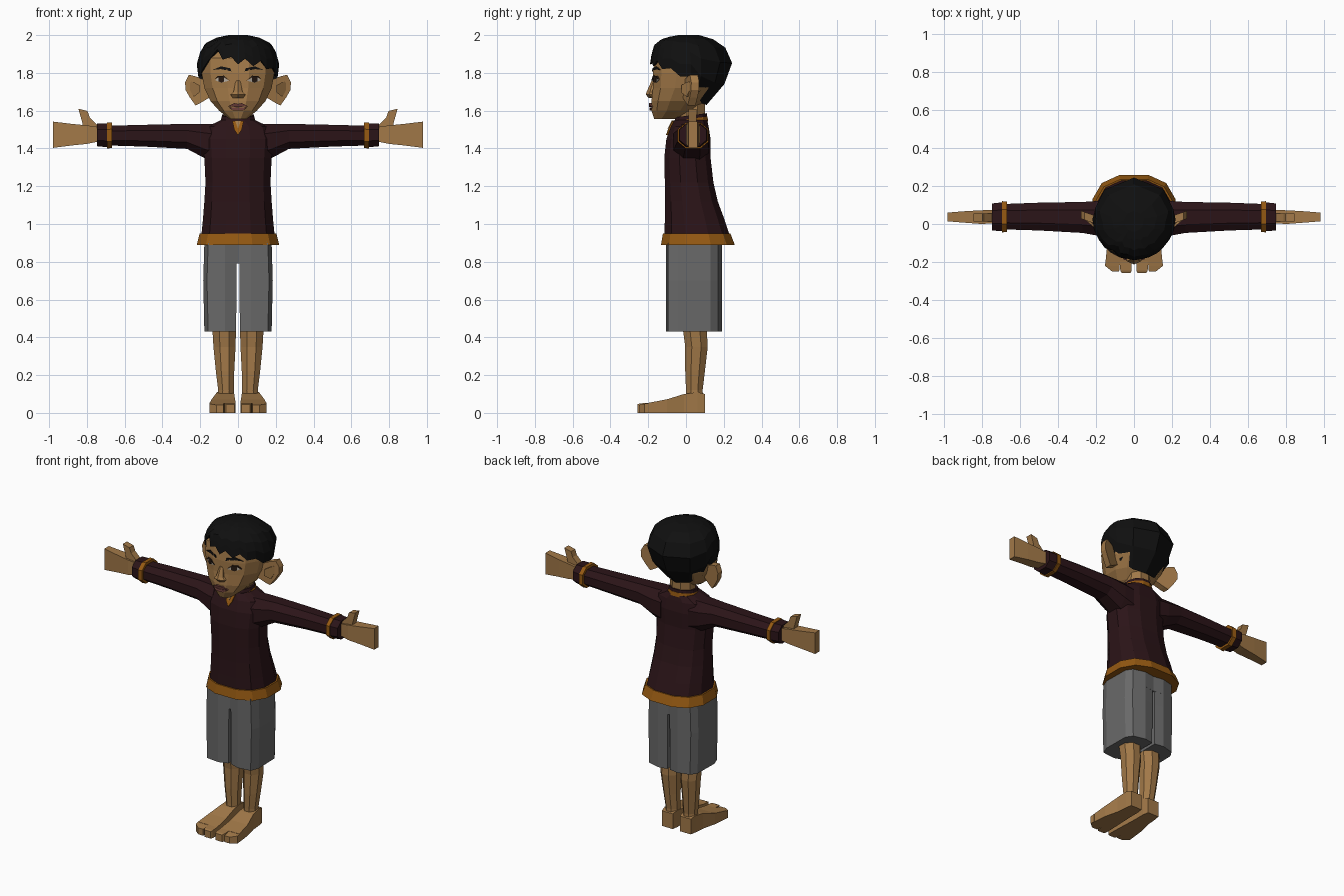
import bpy, bmesh, math
from mathutils import Vector
from mathutils.bvhtree import BVHTree

COL = {"skin": (0.36, 0.19, 0.065), "shirt": (0.024, 0.007, 0.009), "trim": (0.30, 0.10, 0.006),
       "hair": (0.005, 0.005, 0.005), "shorts": (0.14, 0.14, 0.14), "lip": (0.14, 0.045, 0.04),
       "eye_white": (0.5, 0.45, 0.38), "iris": (0.02, 0.01, 0.006)}
MATS = {}
for k, c in COL.items():
    MATS[k] = bpy.data.materials.new(k)
    MATS[k].diffuse_color = (*c, 1)


def skin_rings(name, rings, mat, mirror=False):
    """Bridge equal-sized point rings into a closed flat-shaded solid."""
    bm = bmesh.new()
    vs = [[bm.verts.new(p) for p in r] for r in rings]
    n = len(vs[0])
    for a, b in zip(vs, vs[1:]):
        for i in range(n):
            j = (i + 1) % n
            bm.faces.new((a[i], a[j], b[j], b[i]))
    bm.faces.new(vs[0])
    bm.faces.new(vs[-1])
    bmesh.ops.recalc_face_normals(bm, faces=bm.faces)
    me = bpy.data.meshes.new(name)
    bm.to_mesh(me)
    bm.free()
    me.materials.append(MATS[mat])
    ob = bpy.data.objects.new(name, me)
    bpy.context.collection.objects.link(ob)
    if mirror:
        ob.modifiers.new("mirror", "MIRROR")
    return ob


def loft(name, axis, sections, mat, n=8, e=1.0, mirror=False):
    """Sections are (position, a0, a1, b0, b1) along the axis."""
    unit = []
    for k in range(n):
        t = (k + 0.5) * 2 * math.pi / n
        c, s = math.cos(t), math.sin(t)
        unit.append((math.copysign(abs(c) ** e, c), math.copysign(abs(s) ** e, s)))
    m = max(abs(u[0]) for u in unit)
    q = max(abs(u[1]) for u in unit)
    rings = []
    for t, a0, a1, b0, b1 in sections:
        r = []
        for u, v in unit:
            a = (a0 + a1) / 2 + u / m * (a1 - a0) / 2
            b = (b0 + b1) / 2 + v / q * (b1 - b0) / 2
            r.append({"x": (t, a, b), "y": (a, t, b), "z": (a, b, t)}[axis])
        rings.append(r)
    return skin_rings(name, rings, mat, mirror)


def sym(*secs):
    return [(z, -h, h, y0, y1) for z, h, y0, y1 in secs]


def decal(name, target, pts, mat, raise_by=0.006, mirror=False):
    """Thin plate of (x, z) points laid on the front of a target."""
    tree = BVHTree.FromPolygons([v.co for v in target.data.vertices],
                                [p.vertices for p in target.data.polygons])
    front, back = [], []
    for x, z in pts:
        hit = tree.ray_cast(Vector((x, -1, z)), Vector((0, 1, 0)))[0]
        y = hit.y if hit else -0.1
        front.append((x, y - raise_by, z))
        back.append((x, y + 0.012, z))
    return skin_rings(name, [front, back], mat, mirror)


def lerp(table, t):
    for a, b in zip(table, table[1:]):
        if t <= b[0]:
            f = (t - a[0]) / (b[0] - a[0])
            return [p + f * (q - p) for p, q in zip(a[1:], b[1:])]
    return list(table[-1][1:])


# Head, neck
head = loft("head", "z", sym((1.555, .045, -.168, -.06), (1.60, .10, -.183, .05), (1.65, .145, -.183, .10),
                             (1.72, .178, -.175, .16), (1.80, .193, -.175, .19), (1.88, .192, -.165, .19),
                             (1.94, .13, -.11, .14)), "skin", 12, 0.9)
loft("neck", "z", sym((1.50, .075, -.04, .10), (1.68, .07, -.03, .10)), "skin")

# Ears: swept-back oval plates
ear = [(.15, 1.67), (.20, 1.64), (.225, 1.628), (.255, 1.67), (.278, 1.71), (.28, 1.75), (.26, 1.79),
       (.22, 1.78), (.15, 1.75)]
skin_rings("ear", [[(x, d + .35 * (x - .2), z) for x, z in ear] for d in (.0, .042)], "skin", True)
skin_rings("ear_hollow", [[(.235 + (x - .225) * .4, d + .35 * (x - .2), 1.715 + (z - 1.71) * .5)
                           for x, z in ear] for d in (-.006, .01)], "skin", True)

# Nose, lips, eyes, brows
loft("nose", "z", sym((1.76, .012, -.182, -.14), (1.70, .024, -.208, -.14), (1.685, .04, -.213, -.14),
                      (1.668, .028, -.198, -.14)), "skin", 6)
decal("upper_lip", head, [(-.055, 1.622), (-.02, 1.64), (0, 1.636), (.02, 1.64), (.055, 1.622), (0, 1.62)],
      "lip", .014)
decal("lower_lip", head, [(-.05, 1.618), (0, 1.617), (.05, 1.618), (.025, 1.602), (-.025, 1.602)], "lip", .01)
decal("eye_white", head, [(.048, 1.758), (.075, 1.776), (.105, 1.776), (.122, 1.762), (.09, 1.748)],
      "eye_white", .005, True)
decal("iris", head, [(.073, 1.755), (.073, 1.776), (.103, 1.776), (.103, 1.755), (.088, 1.748)],
      "iris", .008, True)
decal("eyelid", head, [(.045, 1.76), (.075, 1.785), (.108, 1.784), (.128, 1.764), (.105, 1.776), (.075, 1.776)],
      "iris", .009, True)
decal("eyebrow", head, [(.035, 1.808), (.04, 1.824), (.09, 1.835), (.135, 1.815), (.09, 1.82)],
      "hair", .006, True)

# Hair: cap whose lower edge follows a hairline given by angle from the front
envelope = [(1.62, .10, -.10, .10), (1.70, .165, -.15, .17), (1.78, .21, -.185, .235), (1.86, .22, -.192, .245),
            (1.95, .185, -.168, .20), (1.985, .12, -.12, .13), (2.0, .05, -.04, .07)]
hairline = [(-180, 1.63), (-135, 1.64), (-105, 1.69), (-90, 1.78), (-75, 1.78), (-60, 1.82), (-45, 1.87),
            (-34, 1.925), (-22, 1.87), (-10, 1.885), (0, 1.845), (10, 1.875), (22, 1.835), (34, 1.865),
            (45, 1.82), (60, 1.825), (75, 1.78), (90, 1.78), (105, 1.69), (135, 1.64), (180, 1.63)]
angles = [a for a, _ in hairline[:-1]]


def hair_point(deg, z, k=1.0):
    h, y0, y1 = lerp(envelope, z)
    t = math.radians(deg)
    return (h * k * math.sin(t), (y0 + y1) / 2 - k * (y1 - y0) / 2 * math.cos(t), z)


hair_rings = [[hair_point(a, lerp(hairline, a)[0] + .01, .86) for a in angles]]
for f in (0, .3, .6, .82, .94, 1):
    hair_rings.append([hair_point(a, (1 - f) * lerp(hairline, a)[0] + f * 2.0) for a in angles])
skin_rings("hair", hair_rings, "hair")

# Shirt body, hem, collar
shirt = loft("shirt_body", "z", sym((.93, .195, -.115, .235), (1.02, .186, -.112, .205), (1.12, .178, -.11, .168),
                                    (1.22, .172, -.112, .145), (1.35, .178, -.115, .13), (1.45, .185, -.104, .13),
                                    (1.515, .165, -.08, .12), (1.55, .09, -.06, .112)), "shirt", 12, 0.8)
loft("shirt_hem", "z", sym((.89, .218, -.132, .258), (.95, .203, -.122, .235)), "trim", 12, 0.8)
for nm, z0, z1, g, m in (("collar_trim", 1.535, 1.562, .004, "trim"), ("collar", 1.54, 1.58, 0, "shirt")):
    o = loft(nm, "z", sym((z0, .092 + g, -.065 - g, .113 + g), (z1, .084 + g, -.055 - g, .11 + g)), m, 12)
    for v in o.data.vertices:
        v.co.z += .13 * (v.co.y - .06)
decal("neck_placket", shirt, [(-.03, 1.545), (.03, 1.545), (.02, 1.50), (0, 1.47), (-.02, 1.50)], "trim", .01)
decal("neck_opening", shirt, [(-.016, 1.548), (.016, 1.548), (0, 1.505)], "skin", .014)

# Sleeves and cuffs
loft("sleeve", "x", [(.10, -.07, .12, 1.32, 1.53), (.17, -.065, .122, 1.345, 1.53), (.27, -.047, .116, 1.398, 1.53),
                     (.50, -.034, .112, 1.41, 1.525), (.69, -.028, .105, 1.416, 1.52)], "shirt", 8, 0.85, True)
loft("cuff_trim", "x", [(.668, -.042, .118, 1.402, 1.538), (.694, -.044, .12, 1.40, 1.537)],
     "trim", 8, 0.85, True)
loft("cuff", "x", [(.69, -.038, .114, 1.406, 1.533), (.747, -.034, .108, 1.412, 1.532)],
     "shirt", 8, 0.85, True)

# Hands
loft("hand", "x", [(.73, .005, .075, 1.438, 1.512), (.80, 0, .072, 1.424, 1.522), (.88, .006, .068, 1.416, 1.53),
                   (.98, .014, .06, 1.403, 1.542)], "skin", 4, 1, True)
thumb = [(.75, 1.47), (.745, 1.525), (.785, 1.565), (.797, 1.598), (.845, 1.61), (.825, 1.54), (.815, 1.49)]
skin_rings("thumb", [[(x, y, z) for x, z in thumb] for y in (.012, .055)], "skin", True)

# Shorts: pelvis block plus two faceted legs
def shorts_ring(z, w, x0, y1=.19):
    return [(x0, -.085, z), (.07, -.105, z), (w - .02, -.095, z), (w, -.04, z), (w - .003, .13, z),
            (w - .03, y1 - .02, z), (.07, y1, z), (x0, y1 - .01, z)]


skin_rings("shorts_leg", [shorts_ring(.43, .178, .01), shorts_ring(.70, .184, .008),
                          shorts_ring(.90, .178, .005)], "shorts", True)
skin_rings("shorts_pelvis", [shorts_ring(.79, .18, 0), shorts_ring(.91, .17, 0)], "shorts", True)

# Legs and feet
loft("leg", "z", [(.05, .022, .108, .0, .092), (.12, .022, .105, .0, .088), (.22, .02, .117, -.004, .10),
                  (.35, .013, .13, -.004, .115), (.47, .01, .137, -.02, .108)], "skin", 8, 1, True)
loft("foot", "y", [(-.20, .012, .15, 0, .053), (-.10, .016, .14, 0, .072), (-.01, .02, .118, 0, .10),
                   (.06, .02, .112, 0, .11), (.10, .026, .105, 0, .10)], "skin", 4, 1, True)
loft("big_toe", "y", [(-.258, .018, .064, 0, .045), (-.245, .012, .072, 0, .05), (-.19, .012, .075, 0, .054)],
     "skin", 4, 1, True)
loft("small_toes", "y", [(-.25, .078, .115, 0, .042), (-.22, .076, .152, 0, .048), (-.19, .07, .15, 0, .053)],
     "skin", 4, 1, True)
